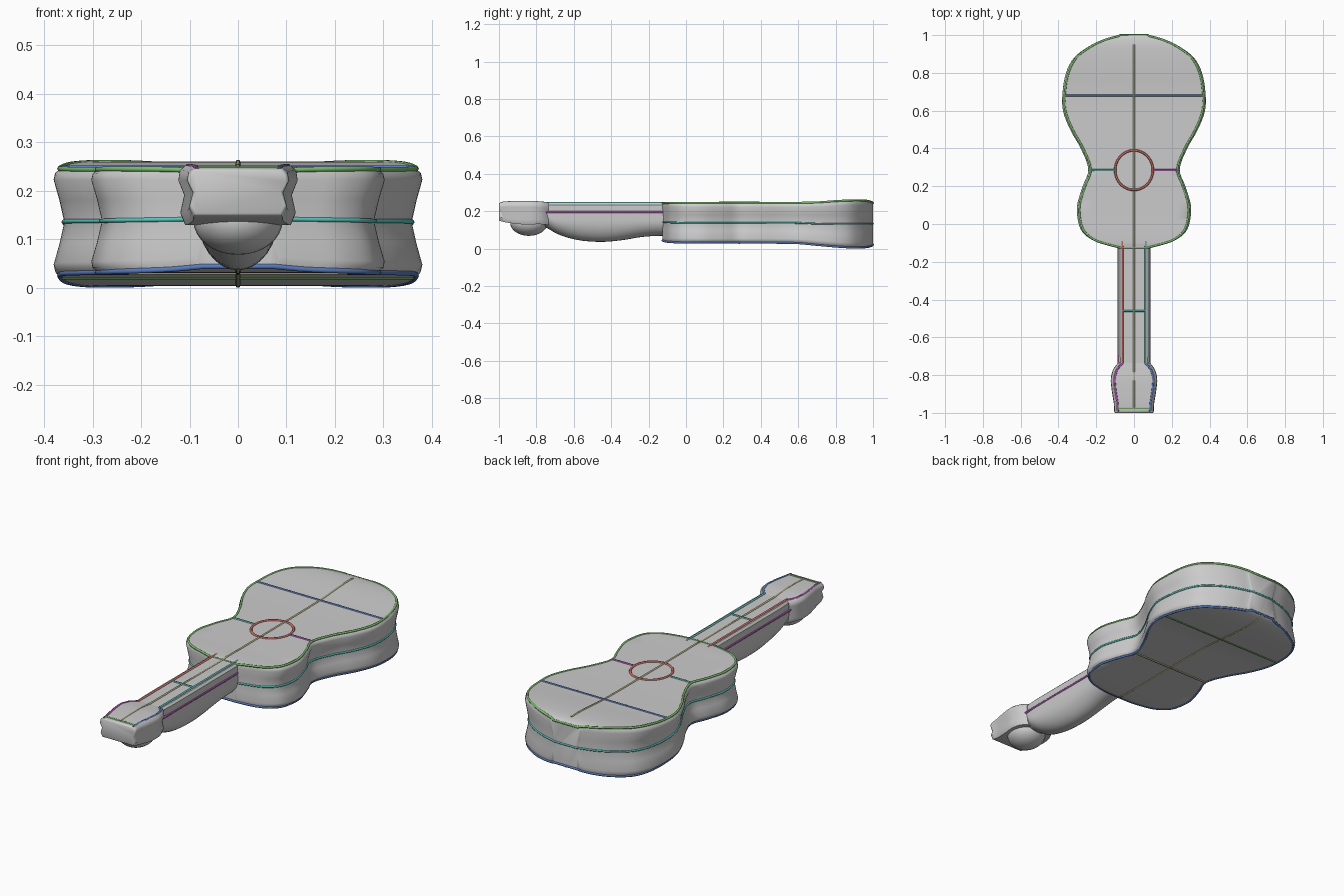
import bpy, bmesh, math

if "Cube" in bpy.data.objects:
    bpy.data.objects.remove(bpy.data.objects["Cube"])

# ---------- helpers ----------
def spline(pts, n):
    """Catmull-Rom interpolation of tuples, n steps per span."""
    out = []
    for i in range(len(pts) - 1):
        p = [pts[max(0, min(len(pts) - 1, i + k))] for k in (-1, 0, 1, 2)]
        for s in range(n):
            t = s / n
            out.append(tuple(
                0.5 * (2 * b + (c - a) * t + (2 * a - 5 * b + 4 * c - d) * t * t
                       + (3 * b - a - 3 * c + d) * t ** 3)
                for a, b, c, d in zip(*p)))
    return out + [tuple(pts[-1])]

def smooth(ob, angle=40):
    bpy.ops.object.select_all(action='DESELECT')
    bpy.context.view_layer.objects.active = ob
    ob.select_set(True)
    bpy.ops.object.shade_smooth_by_angle(angle=math.radians(angle))

def loft(name, rows, profile):
    """Skin closed x/z profiles placed along y."""
    bm = bmesh.new()
    rings = [[bm.verts.new((x, r[0], z)) for x, z in profile(*r[1:])] for r in rows]
    for a, b in zip(rings, rings[1:]):
        for i in range(len(a)):
            j = (i + 1) % len(a)
            bm.faces.new((a[i], a[j], b[j], b[i]))
    bm.faces.new(rings[0])
    bm.faces.new(rings[-1])
    bmesh.ops.recalc_face_normals(bm, faces=bm.faces)
    me = bpy.data.meshes.new(name)
    bm.to_mesh(me)
    bm.free()
    ob = bpy.data.objects.new(name, me)
    bpy.context.collection.objects.link(ob)
    smooth(ob)
    return ob

def line(name, pts, color, closed=False, radius=0.006):
    """Thin coloured tube through the points."""
    cu = bpy.data.curves.new(name, 'CURVE')
    cu.dimensions = '3D'
    cu.bevel_depth = radius
    cu.bevel_resolution = 1
    cu.use_fill_caps = True
    sp = cu.splines.new('POLY')
    sp.points.add(len(pts) - 1)
    for p, co in zip(sp.points, pts):
        p.co = (*co, 1)
    sp.use_cyclic_u = closed
    mat = bpy.data.materials.new(name + "_paint")
    mat.diffuse_color = (*color, 1)
    mat.use_nodes = True
    mat.node_tree.nodes["Principled BSDF"].inputs["Base Color"].default_value = mat.diffuse_color
    cu.materials.append(mat)
    ob = bpy.data.objects.new(name, cu)
    bpy.context.collection.objects.link(ob)

GREEN, BLUE, CYAN = (.2, .5, .15), (.1, .2, .5), (.1, .55, .5)
RED, PURPLE, OLIVE, TEAL = (.6, .15, .12), (.4, .08, .4), (.4, .38, .2), (.1, .4, .35)

# ---------- body: y, half width, top z, bottom z ----------
body_keys = [(-.125, .085, .243, .042), (-.108, .15, .246, .036), (-.085, .22, .247, .033),
             (-.04, .275, .247, .031), (.02, .297, .246, .03), (.1, .301, .246, .03),
             (.2, .272, .246, .03), (.29, .242, .246, .03), (.4, .282, .246, .03),
             (.5, .338, .246, .029), (.6, .376, .247, .027), (.7, .378, .249, .018),
             (.8, .36, .256, .009), (.88, .318, .26, .004), (.94, .24, .26, .004),
             (.975, .165, .256, .008), (.993, .1, .25, .014), (1, .085, .245, .02)]
body_rows = spline(body_keys, 4)

def body_profile(w, top, bot):
    side = [(.016, 1), (.003, .95), (0, .89), (.012, .7), (.022, .5),
            (.012, .3), (0, .11), (.003, .05), (.016, 0)]
    h = top - bot
    right = [(w - i, bot + h * t) for i, t in side]
    flat = [-.75, -.5, -.25, 0, .25, .5, .75]
    return ([(w * f, top) for f in flat] + right
            + [(w * f, bot) for f in reversed(flat)]
            + [(-x, z) for x, z in reversed(right)])

loft("body", body_rows, body_profile)

# ---------- neck: flat fingerboard over a deep rounded back ----------
neck_rows = spline([(-.79, .075, .244, .13), (-.74, .08, .244, .108), (-.68, .084, .244, .075),
                    (-.58, .085, .244, .046), (-.46, .085, .244, .036), (-.35, .084, .244, .044),
                    (-.22, .084, .244, .064), (-.08, .084, .244, .07)], 4)

def neck_profile(w, top, bot):
    mid = top - min(.09, (top - bot) * .55)
    arc = [(w * math.cos(a), mid - (mid - bot) * math.sin(a))
           for a in (math.pi * i / 16 for i in range(17))]
    return [(-w, top - .01), (-w + .01, top), (w - .01, top), (w, top - .01)] + arc

loft("neck", neck_rows, neck_profile)

# ---------- headstock with the knob below it ----------
head_keys = [(-1, .1, .24, .155), (-.992, .105, .246, .147), (-.95, .107, .25, .138),
             (-.88, .118, .252, .13), (-.82, .123, .252, .13), (-.77, .11, .248, .13),
             (-.735, .085, .244, .125)]

def head_profile(w, top, bot):
    h = top - bot
    right = [(w - .014, top), (w - .003, top - .01), (w, top - h * .25),
             (w - .012, top - h * .5), (w - .004, bot + h * .2), (w - .014, bot)]
    return right + [(-x, z) for x, z in reversed(right)]

loft("headstock", spline(head_keys, 4), head_profile)

bpy.ops.mesh.primitive_uv_sphere_add(segments=28, ring_count=16, radius=1,
                                     location=(0, -.84, .138))
knob = bpy.context.object
knob.name = "headstock_knob"
knob.scale = (.092, .1, .07)
smooth(knob)

# ---------- coloured outlines around the body ----------
def outline(inset, height):
    half = [(w - inset, y, height(top, bot)) for y, w, top, bot in body_rows]
    return half + [(-x, y, z) for x, y, z in reversed(half)]

line("top_outline", outline(.013, lambda t, b: t - .002), GREEN, True)
line("middle_outline", outline(.021, lambda t, b: (t + b) / 2), CYAN, True, .005)
line("bottom_outline", outline(.013, lambda t, b: b + .002), BLUE, True)

# ---------- sound hole ring ----------
line("sound_hole_ring", [(.1 * math.cos(a), .285 + .105 * math.sin(a), .246)
     for a in (math.tau * i / 40 for i in range(40))], RED, True)

# ---------- centre and cross lines ----------
line("top_centre_line", [(0, -.98, .246), (0, -.85, .25), (0, -.74, .243)]
     + [(0, r[0], r[2] - .002) for r in body_rows if r[0] < .96], OLIVE)
line("bottom_centre_line", [(0, r[0], r[3] + .002) for r in body_rows], OLIVE)
line("bridge_line", [(-.365, .68, .247), (.365, .68, .247)], BLUE)
line("waist_line_left", [(-.23, .285, .245), (-.1, .285, .245)], TEAL)
line("waist_line_right", [(.1, .285, .245), (.23, .285, .245)], PURPLE)
line("fret_line", [(-.06, -.46, .243), (.06, -.46, .243)], TEAL)
line("back_line_wide", [(-.365, .68, .022), (.365, .68, .022)], GREEN)
line("back_line_waist", [(-.23, .285, .031), (.23, .285, .031)], OLIVE)

# ---------- mirrored neck and headstock lines ----------
for side, s, col, head_col in (("left", -1, RED, PURPLE), ("right", 1, TEAL, BLUE)):
    line("neck_line_" + side, [(s * .062, -.74, .243), (s * .062, -.09, .243)], col)
    line("neck_side_line_" + side, [(s * .082, -.76, .195), (s * .082, -.12, .195)], PURPLE)
    line("headstock_line_" + side,
         [(s * .062, -.74, .243)] + [(s * (k[1] - .02), k[0], k[2] - .002)
                                    for k in reversed(head_keys[1:-1])], head_col)
line("headstock_end_line", [(-.085, -.975, .246), (.085, -.975, .246)], GREEN)
